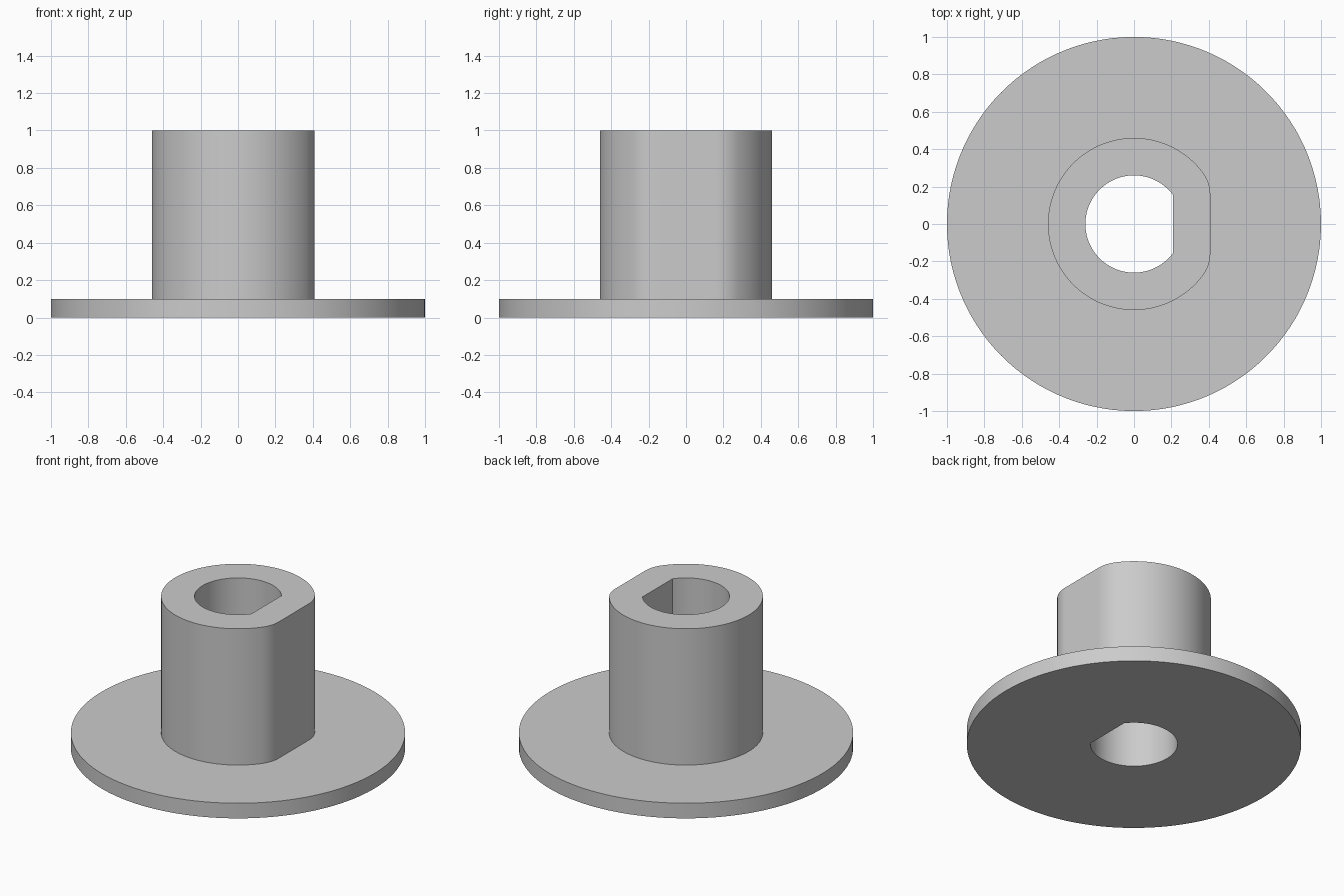
import bpy, bmesh
from math import acos, cos, sin, pi, radians
from mathutils import Vector

cube = bpy.data.objects.get("Cube")
if cube:
    bpy.data.objects.remove(cube)

BORE, FLAT, WALL = 0.26, 0.208, 0.2      # bore radius, flat position, hub wall
DISC, THICK, HEIGHT = 1.0, 0.1, 1.0
EDGE = acos(FLAT / BORE)                 # angle where the flat meets the bore
CORNER = BORE * sin(EDGE)


def d_outline(offset):
    """D-shaped outline of the bore, grown outward by an offset."""
    def arc(cx, cy, r, start, end, n):
        steps = [start + (end - start) * i / n for i in range(n + 1)]
        return [Vector((cx + r * cos(a), cy + r * sin(a))) for a in steps]

    pts = arc(0, 0, BORE + offset, EDGE, 2 * pi - EDGE, 96)
    pts += arc(FLAT, -CORNER, offset, -EDGE, 0, 10)[1:]
    pts += [Vector((FLAT + offset, CORNER * (i / 6 - 1))) for i in range(1, 12)]
    pts += arc(FLAT, CORNER, offset, 0, EDGE, 10)[:-1]
    return pts


bore = d_outline(0)
hub = d_outline(WALL)
disc = [p.normalized() * DISC for p in hub]

# Closed loop of rings: underside, rim, flange top, hub wall, hub top, bore
bm = bmesh.new()
levels = [(bore, 0), (disc, 0), (disc, THICK), (hub, THICK), (hub, HEIGHT), (bore, HEIGHT)]
rings = [[bm.verts.new((p.x, p.y, z)) for p in ring] for ring, z in levels]
for k, low in enumerate(rings):
    high = rings[(k + 1) % len(rings)]
    for i in range(len(low)):
        j = (i + 1) % len(low)
        bm.faces.new((low[i], low[j], high[j], high[i]))
bmesh.ops.remove_doubles(bm, verts=bm.verts, dist=1e-5)
bmesh.ops.recalc_face_normals(bm, faces=bm.faces)

mesh = bpy.data.meshes.new("flanged_bushing")
bm.to_mesh(mesh)
bm.free()
bushing = bpy.data.objects.new("flanged_bushing", mesh)
bpy.context.collection.objects.link(bushing)

# Plain grey finish
grey = bpy.data.materials.new("light_grey")
grey.use_nodes = True
colour = (0.6, 0.6, 0.6, 1)
grey.diffuse_color = colour
grey.node_tree.nodes["Principled BSDF"].inputs["Base Color"].default_value = colour
mesh.materials.append(grey)

bpy.ops.object.select_all(action="DESELECT")
bushing.select_set(True)
bpy.context.view_layer.objects.active = bushing
bpy.ops.object.shade_smooth_by_angle(angle=radians(30))
